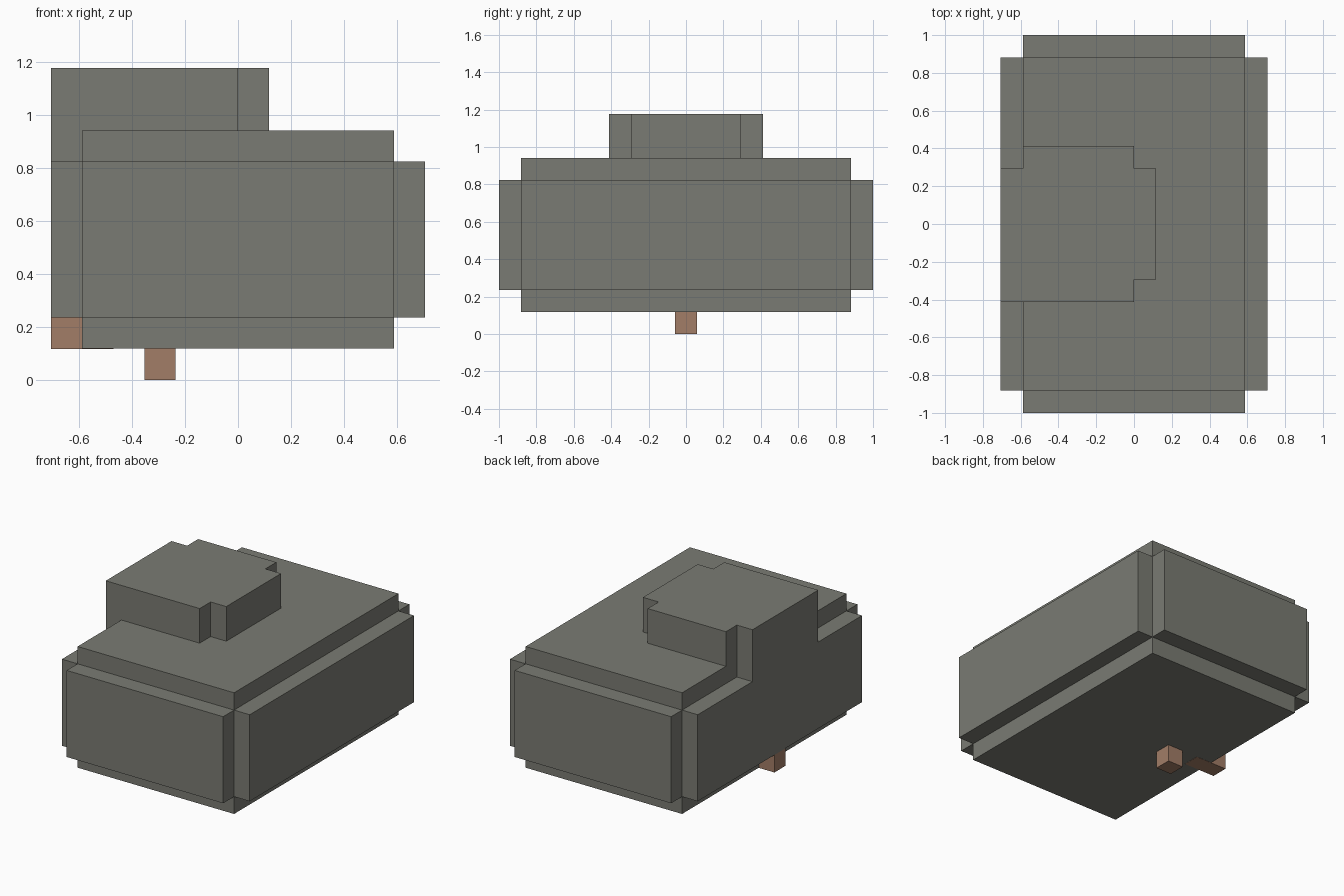
import bpy
import bmesh

if "Cube" in bpy.data.objects:
    bpy.data.objects.remove(bpy.data.objects["Cube"])

U = 2 / 17          # one block of the grid; the model is 12 x 17 x 10 blocks


def material(name, colour):
    m = bpy.data.materials.new(name)
    m.diffuse_color = (*colour, 1)
    m.use_nodes = True
    m.node_tree.nodes["Principled BSDF"].inputs["Base Color"].default_value = m.diffuse_color
    return m


grey = material("stone grey", (0.195, 0.198, 0.172))
brown = material("copper brown", (0.36, 0.205, 0.135))


def prism(name, outline, z0, z1, mat):
    """Extrude an x, y outline in block units upward from z0 to z1."""
    bm = bmesh.new()
    verts = [bm.verts.new(((x - 6) * U, (y - 8.5) * U, z0 * U)) for x, y in outline]
    base = bm.faces.new(verts)
    top = bmesh.ops.extrude_face_region(bm, geom=[base])["geom"]
    moved = [v for v in top if isinstance(v, bmesh.types.BMVert)]
    bmesh.ops.translate(bm, verts=moved, vec=(0, 0, (z1 - z0) * U))
    bmesh.ops.recalc_face_normals(bm, faces=bm.faces)
    mesh = bpy.data.meshes.new(name)
    bm.to_mesh(mesh)
    bm.free()
    mesh.materials.append(mat)
    obj = bpy.data.objects.new(name, mesh)
    bpy.context.collection.objects.link(obj)
    return obj


def box(name, x0, x1, y0, y1, z0, z1, mat):
    return prism(name, [(x0, y0), (x1, y0), (x1, y1), (x0, y1)], z0, z1, mat)


# Main block
box("body", 1, 11, 1, 16, 1, 8, grey)

# Raised panels on the four sides
box("front_panel", 1, 11, 0, 1, 2, 7, grey)
box("back_panel", 1, 11, 16, 17, 2, 7, grey)
box("right_panel", 11, 12, 1, 16, 2, 7, grey)
box("left_panel", 0, 1, 1, 16, 2, 7, grey)

# Raised cap on top, and its overhang flush with the left panel
prism("top_cap", [(1, 5), (6, 5), (6, 6), (7, 6), (7, 11), (6, 11), (6, 12), (1, 12)],
      8, 10, grey)
box("cap_overhang", 0, 1, 5, 11, 7, 10, grey)

# Small stem set into the underside, and a peg hanging below
box("stem", 0, 2, 8, 9, 0.99, 2, brown)
box("peg", 3, 4, 8, 9, 0, 1, brown)
